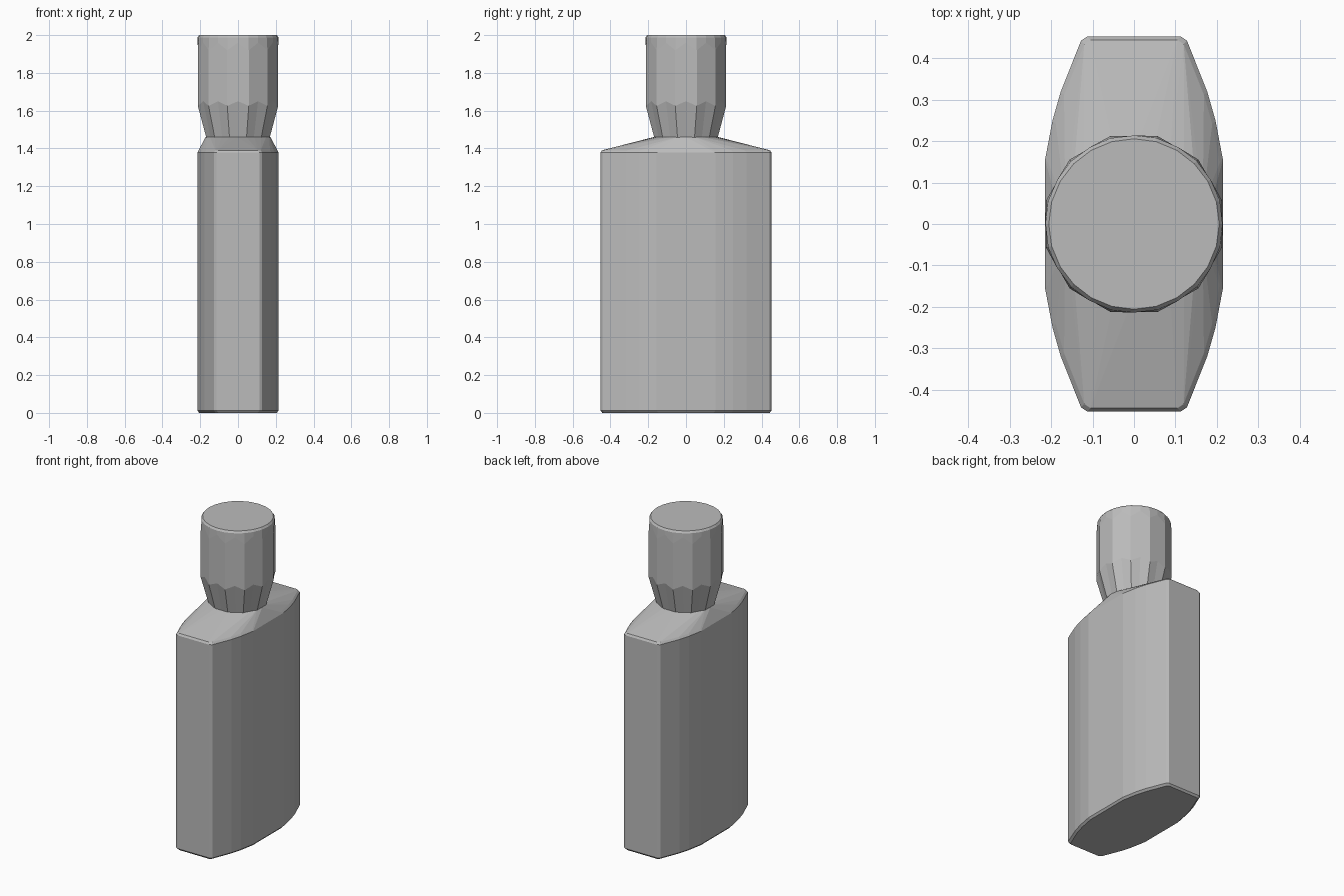
import bpy
import bmesh
from math import sin, cos, tau

old = bpy.data.objects.get("Cube")
if old:
    bpy.data.objects.remove(old)

grey = bpy.data.materials.new("plain grey")
grey.use_nodes = True
colour = (0.5, 0.5, 0.5, 1)
grey.diffuse_color = colour
grey.node_tree.nodes["Principled BSDF"].inputs["Base Color"].default_value = colour

SIDES = 24


def finish(name, bm):
    bmesh.ops.recalc_face_normals(bm, faces=bm.faces)
    mesh = bpy.data.meshes.new(name)
    bm.to_mesh(mesh)
    bm.free()
    mesh.materials.append(grey)
    obj = bpy.data.objects.new(name, mesh)
    bpy.context.collection.objects.link(obj)


def ring(bm, even, odd):
    """Ring of vertices; even and odd ones each have their own (radius, z)."""
    verts = []
    for i in range(SIDES):
        r, z = odd if i % 2 else even
        a = tau * (i + 1) / SIDES
        verts.append(bm.verts.new((r * cos(a), r * sin(a), z)))
    return verts


# Flask body: convex shell through the chamfered outline and the round neck
bm = bmesh.new()
quarter = [(0.215, 0.155), (0.197, 0.25), (0.177, 0.32), (0.128, 0.443), (0.113, 0.453)]
for z, inset in ((0, 0.01), (0.012, 0), (1.378, 0), (1.39, 0.008)):
    for x, y in quarter:
        for sx in (-1, 1):
            for sy in (-1, 1):
                bm.verts.new((sx * (x - inset), sy * (y - inset), z))
ring(bm, (0.172, 1.46), (0.172, 1.46))
hull = bmesh.ops.convex_hull(bm, input=bm.verts)
spare = [v for v in hull["geom_interior"] if isinstance(v, bmesh.types.BMVert)]
bmesh.ops.delete(bm, geom=spare, context="VERTS")
bmesh.ops.dissolve_limit(bm, angle_limit=0.01, verts=bm.verts, edges=bm.edges)
finish("flask_body", bm)

# Faceted stopper: tapered foot, twelve flat sides, rounder rim
bm = bmesh.new()
profile = [
    ((0.174, 1.458), (0.168, 1.458)),
    ((0.22, 1.625), (0.2125, 1.65)),
    ((0.22, 1.92), (0.2125, 1.96)),
    ((0.215, 1.988), (0.214, 1.988)),
    ((0.206, 2.0), (0.206, 2.0)),
]
rings = [ring(bm, even, odd) for even, odd in profile]
for low, high in zip(rings, rings[1:]):
    for i in range(SIDES):
        j = (i + 1) % SIDES
        bm.faces.new((low[i], low[j], high[j], high[i]))
bm.faces.new(rings[0])
bm.faces.new(rings[-1])
finish("stopper", bm)
